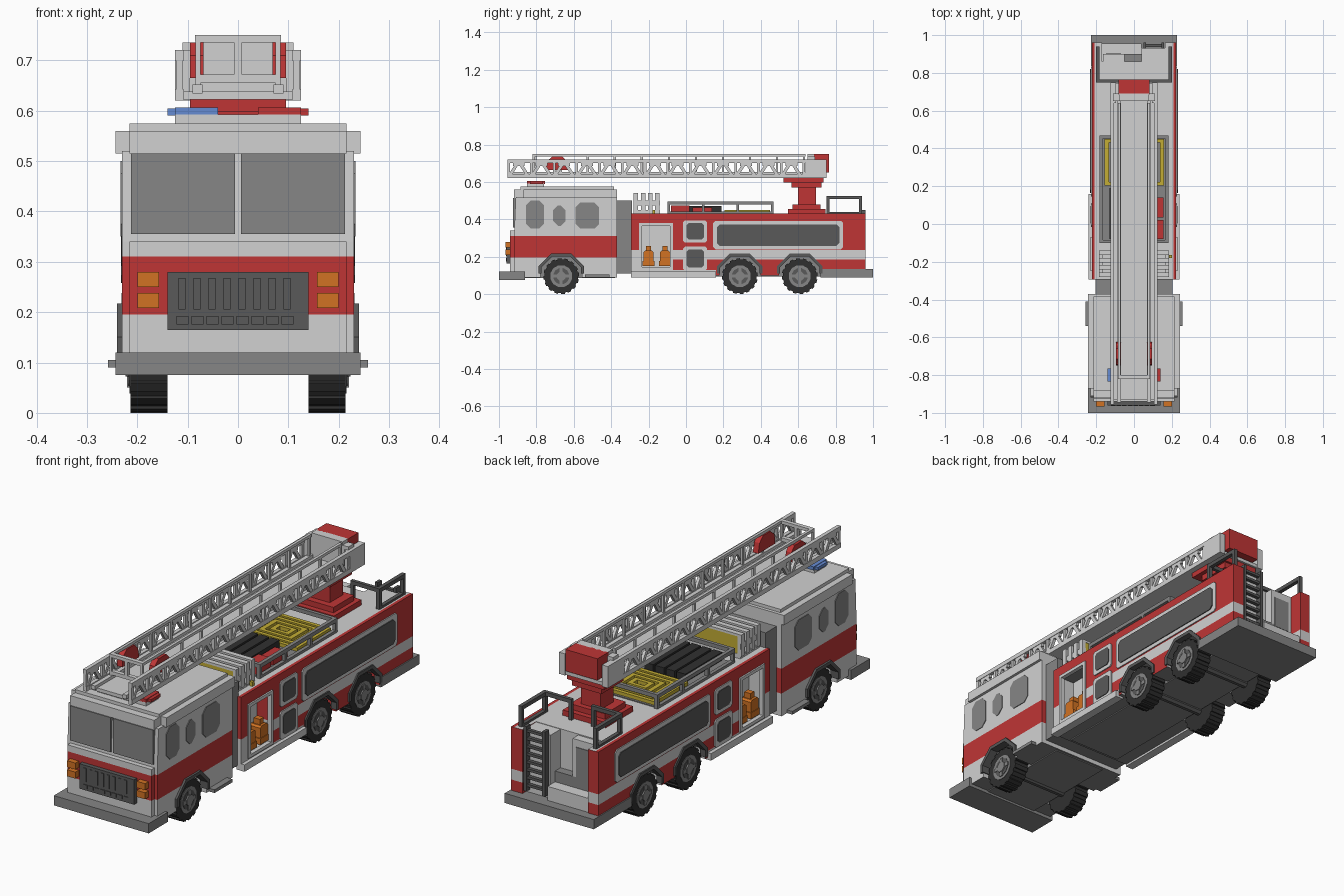
import bpy, bmesh, math

if "Cube" in bpy.data.objects:
    bpy.data.objects.remove(bpy.data.objects["Cube"])

# Flat colours (linear)
COLOURS = {
    "white": (0.64, 0.64, 0.64), "red": (0.52, 0.036, 0.036), "grey": (0.24, 0.24, 0.24),
    "dark_grey": (0.1, 0.1, 0.1), "black": (0.03, 0.03, 0.03),
    "orange": (0.64, 0.17, 0.017), "blue": (0.13, 0.26, 0.65), "yellow": (0.55, 0.42, 0.035)}
MATS = {}
for key, rgb in COLOURS.items():
    m = bpy.data.materials.new(key)
    m.use_nodes = True
    m.diffuse_color = (*rgb, 1)
    m.node_tree.nodes["Principled BSDF"].inputs["Base Color"].default_value = (*rgb, 1)
    MATS[key] = m


def prism(bm, pts, x0, x1):
    """Extrude a (y, z) outline from x0 to x1."""
    a = [bm.verts.new((x0, y, z)) for y, z in pts]
    b = [bm.verts.new((x1, y, z)) for y, z in pts]
    bm.faces.new(a)
    bm.faces.new(b[::-1])
    for i in range(len(pts)):
        j = (i + 1) % len(pts)
        bm.faces.new((a[i], b[i], b[j], a[j]))


def rect(y0, y1, z0, z1, c=0.0):
    """Rectangle outline with optional cut corners."""
    if not c:
        return [(y0, z0), (y1, z0), (y1, z1), (y0, z1)]
    return [(y0 + c, z0), (y1 - c, z0), (y1, z0 + c), (y1, z1 - c),
            (y1 - c, z1), (y0 + c, z1), (y0, z1 - c), (y0, z0 + c)]


def ngon(cy, cz, r, n):
    return [(cy + r * math.cos(math.tau * (i + .5) / n), cz + r * math.sin(math.tau * (i + .5) / n))
            for i in range(n)]


def make(name, parts, mat, mirror=False, cuts=(), rule=None):
    """parts: (outline, x0, x1). rule(centre, normal) picks a colour per face."""
    bm = bmesh.new()
    for pts, x0, x1 in parts:
        prism(bm, pts, x0, x1)
        if mirror:
            prism(bm, pts, -x1, -x0)
    bmesh.ops.recalc_face_normals(bm, faces=bm.faces)
    for co, no in cuts:
        bmesh.ops.bisect_plane(bm, geom=bm.verts[:] + bm.edges[:] + bm.faces[:],
                               plane_co=co, plane_no=no)
    names = [mat]
    if rule:
        names = list(COLOURS)
        bm.normal_update()
        for f in bm.faces:
            f.material_index = names.index(rule(f.calc_center_median(), f.normal))
    me = bpy.data.meshes.new(name)
    bm.to_mesh(me)
    bm.free()
    for n in names:
        me.materials.append(MATS[n])
    bpy.context.collection.objects.link(bpy.data.objects.new(name, me))


def box(x0, x1, y0, y1, z0, z1):
    return (rect(y0, y1, z0, z1), x0, x1)


WZ = 0.096
AXLES = {"front": -0.667, "middle": 0.288, "rear": 0.608}


def arch(cy, r, zb):
    k = 0.45 * r
    return [(cy - r, zb), (cy - r, WZ + k), (cy - k, WZ + r), (cy + k, WZ + r), (cy + r, WZ + k), (cy + r, zb)]


def zcuts(*zs):
    return [((0, 0, z), (0, 0, 1)) for z in zs]


# Cab shell with the red band
def cab_rule(c, n):
    if n.z < -.5:
        return "grey"
    return "red" if .195 < c.z < .31 and abs(n.z) < .5 else "white"


make("cab", [([(-.918, .09)] + arch(AXLES["front"], .11, .09) +
              [(-.37, .09), (-.37, .52), (-.91, .52), (-.918, .34)], -.23, .23),
             box(-.215, .215, -.94, -.9, .1, .34)],
     "white", cuts=zcuts(.195, .31), rule=cab_rule)
make("cab_core", [box(-.135, .135, -.86, -.38, .085, .3)], "grey")
make("cab_roof", [box(-.243, .243, -.87, -.37, .515, .56), box(-.215, .215, -.92, -.38, .515, .56),
                  box(-.215, .215, -.885, -.385, .56, .575)], "white")
make("windscreen", [(rect(-.924, -.9, .355, .515), .006, .212)], "grey", True)
make("cab_side_windows", [(rect(a, b, c, d, .025), .22, .233) for a, b, c, d in
     ((-.855, -.76, .35, .5), (-.71, -.645, .365, .475), (-.59, -.465, .35, .49))], "grey", True)
make("cab_steps", [box(.2, .258, -.54, -.41, .09, .105)], "grey", True)
make("front_bumper", [box(-.243, .243, -1, -.86, .075, .12)], "grey")

# Grille and lamps
make("grille", [box(-.14, .14, -.96, -.93, .165, .28)], "dark_grey")
slots = []
for i in range(8):
    x = -.118 + i * .0297
    slots += [box(x, x + .014, -.963, -.955, .205, .268), box(x - .004, x + .02, -.963, -.955, .175, .192)]
make("grille_bars", slots, "dark_grey")
make("headlamps", [box(.157, .2, -.965, -.91, z, z + .03) for z in (.208, .25)], "orange", True)

# Roof light bar
make("light_bar_base", [box(-.125, .125, -.85, -.76, .57, .592)], "white")
make("blue_beacon", [(rect(-.85, -.755, .59, .606), -.125, -.04), box(-.14, -.12, -.835, -.765, .59, .604)], "blue")
make("red_beacon", [(rect(-.85, -.755, .59, .606), .04, .125), box(.12, .14, -.835, -.765, .59, .604)], "red")

# Joint between cab and body
make("cab_joint", [box(-.205, .205, -.375, -.29, .11, .5)], "grey")


# Rear body with stripes, lockers and rear recess
def body_rule(c, n):
    if n.z < -.5:
        return "grey"
    if n.z > .5:
        return "white" if abs(c.x) < .208 else "red"
    if n.y > .5 and c.y < .9:
        return "white"
    if .185 < c.z < .235 or (c.z < .13 and c.y < .16) or (c.z < .235 and c.y < -.07):
        return "white"
    return "red"


W = .223
make("body", [([(-.075, .1)] + arch(.288, .11, .1) + arch(.608, .11, .1) +
               [(.86, .1), (.86, .43), (-.075, .43)], -W, W),
              box(-W, W, -.295, -.245, .1, .43), box(-W, W, -.245, -.075, .37, .43),
              box(-W, W, -.245, -.075, .1, .14),
              box(.165, W, .86, .96, .1, .43), box(-W, -.17, .86, .96, .1, .43)],
     "red", cuts=zcuts(.13, .185, .235) + [((0, .16, 0), (0, 1, 0)), ((.208, 0, 0), (1, 0, 0)),
                                           ((-.208, 0, 0), (1, 0, 0))], rule=body_rule)
make("body_core", [box(-.135, .135, -.28, .9, .095, .25)], "grey")
make("locker_back", [box(-.15, .15, -.25, -.07, .13, .38)], "white")
make("locker_frame", [box(.21, .23, -.25, -.235, .13, .38), box(.21, .23, -.085, -.07, .13, .38),
                      box(.21, .23, -.25, -.07, .365, .38), box(.21, .23, -.25, -.07, .13, .145)], "white", True)
make("body_sill", [box(.2, .24, -.295, .16, .09, .122)], "white", True)
make("side_panel_frame", [(rect(.145, .84, .24, .392, .012), .215, .228)], "white", True)
make("side_panel", [(rect(.165, .82, .258, .372, .015), .22, .232)], "dark_grey", True)
make("locker_window_frames", [(rect(-.015, .112, .275, .395, .01), .215, .228),
                              (rect(-.015, .112, .125, .255, .01), .215, .228)], "white", True)
make("locker_windows", [(rect(.002, .096, .292, .38, .012), .22, .231),
                        (rect(.002, .096, .142, .238, .012), .22, .231)], "dark_grey", True)

# Extinguishers in the open lockers
ext = []
for y in (-.2, -.112):
    ext += [(rect(y - .027, y + .027, .165, .232, .008), .16, .212), box(.168, .2, y - .014, y + .014, .23, .257),
            box(.155, .215, y - .032, y + .032, .15, .178)]
make("extinguishers", ext, "orange", True)

# Rear steps, door and climbing ladder
make("rear_bumper", [box(-.228, .228, .72, 1, .09, .135)], "grey")
make("rear_platform", [box(-.17, .04, .85, .955, .12, .2)], "white")
make("ladder_wall", [box(.04, .17, .85, .932, .13, .428)], "white")
make("rear_door", [box(-.165, -.05, .85, .9, .2, .425)], "white")
make("rear_window", [box(-.148, -.068, .89, .903, .24, .39)], "grey")
make("climbing_ladder", [box(x, x + .014, .93, .96, .15, .45) for x in (.05, .145)] +
     [box(.05, .159, .938, .954, .17 + i * .036, .182 + i * .036) for i in range(8)], "dark_grey")
rail = [box(.182, .2, .75, .94, .508, .526), box(.182, .2, .75, .94, .43, .44), box(.05, .2, .75, .766, .508, .526)]
rail += [box(.182, .2, y, y + .016, .43, .52) for y in (.75, .924)] + [box(.05, .066, .75, .766, .43, .52)]
make("rear_guard_rails", rail, "dark_grey", True)

# Wheels with blocky tread, hubs and arches
for key, cy in AXLES.items():
    tread = []
    for i in range(16):
        for k, r in ((0, .096), (.5, .096), (.55, .09), (.95, .09)):
            a = math.tau * (i + k) / 16
            tread.append((cy + r * math.cos(a), WZ + r * math.sin(a)))
    make(key + "_tyres", [(tread, .14, .213)], "black", True)
    make(key + "_rims", [(ngon(cy, WZ, .06, 12), .15, .215)], "grey", True)
    make(key + "_rim_dishes", [(ngon(cy, WZ, .044, 12), .16, .217)], "dark_grey", True)
    make(key + "_hubs", [(ngon(cy, WZ, .026, 8), .16, .223), box(.16, .22, cy - .046, cy + .046, WZ - .008, WZ + .008),
                         box(.16, .22, cy - .008, cy + .008, WZ - .046, WZ + .046)], "grey", True)
    make(key + "_axle", [(ngon(cy, WZ, .02, 8), -.15, .15)], "dark_grey")
    make(key + "_arches", [(arch(cy, .105, .11) + arch(cy, .121, .11)[::-1], .2,
                            .24 if key == "front" else .229)], "dark_grey", True)

# Hose rack behind the cab
make("hose_rack", [box(-.18, .18, -.28, -.14, .42, .45)] +
     [box(-.18, .18, -.28 + i * .0385, -.256 + i * .0385, .53, .541) for i in range(4)], "white")
make("rack_posts", [box(.165, .185, -.28 + i * .0385, -.256 + i * .0385, .44, .541) for i in range(4)] +
     [box(.165, .182, -.28, -.14, .475, .5)], "white", True)
make("rack_hoses", [box(-.17, .17, -.28 + i * .0385, -.258 + i * .0385, .45, .53) for i in range(4)] +
     [box(.185, .2, -.18, -.165, .41, .45)], "yellow")

# Roof tray: rails, coiled hose and equipment
tray = [box(.165, .182, -.1, .468, .478, .496), box(.165, .182, -.1, .468, .43, .442)]
tray += [box(.165, .182, y, y + .014, .43, .49) for y in (-.1, .085, .27, .454)]
tray += [box(0, .182, y, y + .016, .478, .496) for y in (-.1, .452)]
make("tray_rails", tray, "grey", True)
make("tray_floor", [box(-.165, .165, -.09, .46, .43, .434)], "grey")
coil = []
for i in range(4):
    a, b, c, d = -.155 + i * .036, .16 - i * .036, .205 + i * .03, .45 - i * .03
    coil += [box(a, a + .022, c, d, .43, .45), box(b - .022, b, c, d, .43, .45),
             box(a, b, c, c + .018, .43, .45), box(a, b, d - .018, d, .43, .45)]
make("coiled_hose", coil, "yellow")
make("black_cases", [box(-.13 + i * .055, -.085 + i * .055, -.08, .19, .43, .472) for i in range(4)], "black")
make("red_cases", [box(.09, .155, -.08, .02, .43, .475), box(.09, .155, .035, .14, .43, .462)], "red")

# Ladder turntable
make("turntable", [(rect(.545, .745, .43, .455), -.11, .11), (rect(.57, .72, .45, .48), -.09, .09),
                   (rect(.6, .695, .48, .585), -.05, .05), (rect(.565, .725, .57, .6), -.075, .075),
                   (rect(.52, .735, .598, .622), -.095, .095)], "red")

# Main ladder: lattice sides, floor and inner section
Y0, Y1, N = -.955, .745, 14
side = [box(.107, .125, Y0, Y1, .62, .642), box(.107, .125, Y0, Y1, .7, .72)]
step = (Y1 - Y0) / N
for i in range(N):
    y = Y0 + i * step
    m, e, w = y + step / 2, y + step, .01
    side += [([(y, .63), (y + 2 * w, .63), (m + w, .71), (m - w, .71)], .109, .123),
             ([(e - 2 * w, .63), (e, .63), (m + w, .71), (m - w, .71)], .109, .123),
             box(.109, .123, m - .032, m + .032, .685, .705), box(.109, .123, y, y + .014, .63, .71)]
make("ladder_sides", side, "white", True)
make("ladder_floor", [box(-.11, .11, -.93, .745, .622, .638)], "white")
inner = [box(.072, .085, -.82, .64, .737, .75), box(.07, .09, -.945, .65, .634, .652)]
inner += [box(.074, .084, -.82 + i * .1445, -.808 + i * .1445, .64, .74) for i in range(11)]
make("inner_ladder_rails", inner, "white", True)
make("ladder_tip_bar", [box(-.075, .075, -.82, -.8, .655, .672), box(-.008, .008, -.82, -.8, .67, .735),
                        box(-.08, .08, -.82, -.8, .735, .75)], "white")
make("ladder_rear_wall", [box(-.11, .11, .65, .69, .62, .735), box(-.08, .08, .65, .69, .73, .75),
                          box(-.125, -.095, .64, .75, .62, .72), box(.095, .125, .64, .75, .62, .72)], "white")
make("ladder_counterweight", [box(-.082, .082, .685, .765, .65, .75)], "red")
make("ladder_spotlights", [([(-.75, .665), (-.625, .665), (-.635, .71), (-.66, .735), (-.715, .735), (-.745, .71)],
                            .068, .095)], "red", True)
